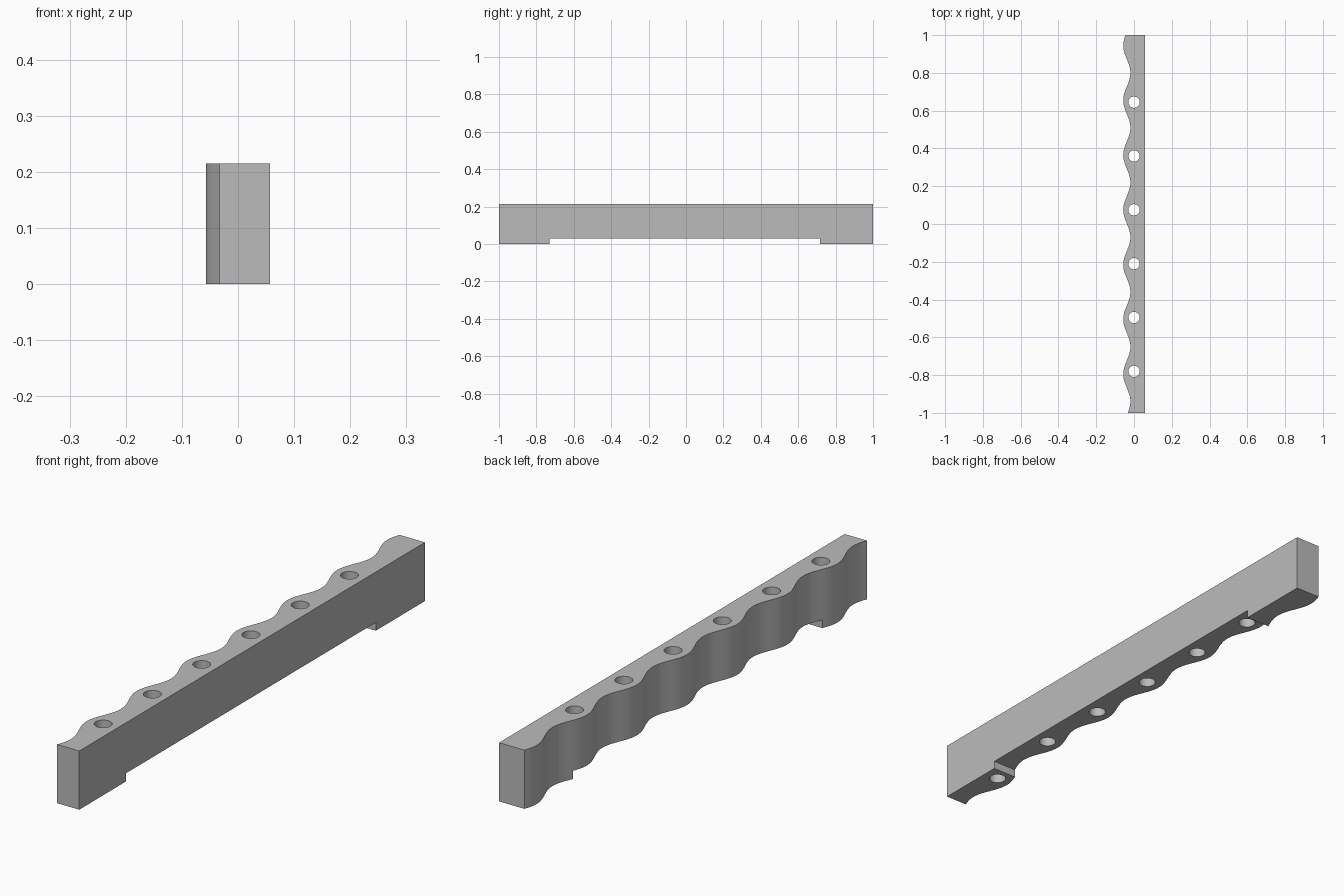
import bpy, bmesh, math

if "Cube" in bpy.data.objects:
    bpy.data.objects.remove(bpy.data.objects["Cube"], do_unlink=True)

HEIGHT = 0.215
BACK_X = 0.057
PERIOD, CREST_Y = 0.29, 0.075

grey = bpy.data.materials.new("plain grey")
grey.use_nodes = True
grey.diffuse_color = (0.5, 0.5, 0.5, 1)
grey.node_tree.nodes["Principled BSDF"].inputs["Base Color"].default_value = (0.5, 0.5, 0.5, 1)


def wave_x(y):
    return -0.038 - 0.019 * math.cos(math.tau * (y - CREST_Y) / PERIOD)


# Bar with one wavy side, extruded upward
steps = 160
ys = [1 - 2 * i / steps for i in range(steps + 1)]
outline = [(BACK_X, 1)] + [(wave_x(y), y) for y in ys] + [(BACK_X, -1)]
bm = bmesh.new()
base = bm.faces.new([bm.verts.new((x, y, 0)) for x, y in outline])
top = bmesh.ops.extrude_face_region(bm, geom=[base])["geom"]
bmesh.ops.translate(bm, vec=(0, 0, HEIGHT),
                    verts=[v for v in top if isinstance(v, bmesh.types.BMVert)])
bmesh.ops.recalc_face_normals(bm, faces=bm.faces)
mesh = bpy.data.meshes.new("wavy_bar")
bm.to_mesh(mesh)
bm.free()
mesh.materials.append(grey)
bar = bpy.data.objects.new("wavy_bar", mesh)
bpy.context.collection.objects.link(bar)

# Cutters: long recess underneath and six through holes
bpy.ops.mesh.primitive_cube_add(size=1, location=(0, -0.007, -0.035))
recess = bpy.context.object
recess.name = "recess_cutter"
recess.scale = (0.4, 1.446, 0.13)
cutters = [recess]
for i in range(6):
    bpy.ops.mesh.primitive_cylinder_add(vertices=48, radius=0.03, depth=0.6,
                                        location=(0, -0.78 + 0.285 * i, 0.1))
    bpy.context.object.name = f"hole_cutter_{i + 1}"
    cutters.append(bpy.context.object)

for cutter in cutters:
    cutter.data.materials.append(grey)
    cut = bar.modifiers.new(cutter.name, "BOOLEAN")
    cut.operation, cut.solver, cut.object = "DIFFERENCE", "EXACT", cutter

# Apply the cuts, then remove the cutters
bpy.ops.object.select_all(action="DESELECT")
bar.select_set(True)
bpy.context.view_layer.objects.active = bar
for cutter in cutters:
    bpy.ops.object.modifier_apply(modifier=cutter.name)
    bpy.data.objects.remove(cutter, do_unlink=True)
bpy.ops.object.shade_smooth_by_angle(angle=math.radians(30))
